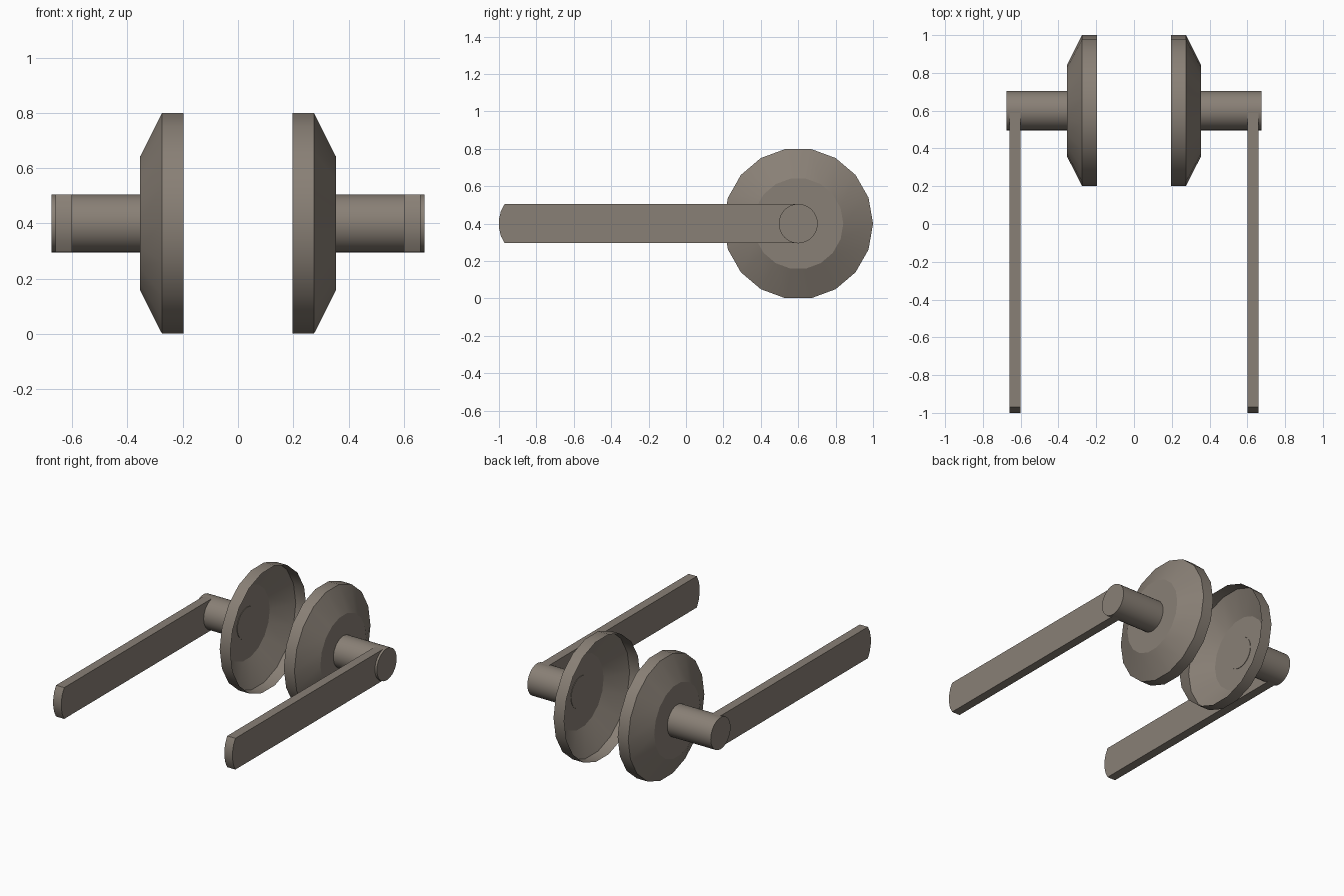
import bpy, bmesh, math

if "Cube" in bpy.data.objects:
    bpy.data.objects.remove(bpy.data.objects["Cube"])

CY, CZ = 0.6, 0.4          # wheel axis position

mat = bpy.data.materials.new("warm grey")
mat.diffuse_color = (0.25, 0.215, 0.18, 1)
mat.use_nodes = True
mat.node_tree.nodes["Principled BSDF"].inputs["Base Color"].default_value = mat.diffuse_color


def finish(bm, name, smooth=True):
    mesh = bpy.data.meshes.new(name)
    bm.to_mesh(mesh)
    bm.free()
    mesh.materials.append(mat)
    obj = bpy.data.objects.new(name, mesh)
    bpy.context.collection.objects.link(obj)
    if smooth:
        bpy.ops.object.select_all(action='DESELECT')
        obj.select_set(True)
        bpy.context.view_layer.objects.active = obj
        bpy.ops.object.shade_smooth_by_angle(angle=math.radians(25))
    return obj


def lathe(name, side, profile, n, cap_start, cap_end):
    """Revolve (x, radius) pairs about the wheel axis; side is +1 or -1."""
    bm = bmesh.new()
    rings = []
    for x, r in profile:
        rings.append([bm.verts.new((side * x,
                                    CY + r * math.cos(2 * math.pi * i / n),
                                    CZ + r * 1.012 * math.sin(2 * math.pi * i / n)))
                      for i in range(n)])
    # wind every face so its normal points away from the axis on either side
    def face(vs):
        bm.faces.new(vs if side > 0 else vs[::-1])
    for a, b in zip(rings, rings[1:]):
        for i in range(n):
            j = (i + 1) % n
            face([a[i], a[j], b[j], b[i]][::-1])
    if cap_start:
        face(rings[0][::-1])
    if cap_end:
        face(rings[-1])
    return finish(bm, name)


def arm(name, side):
    """Flat bar with a slightly bulged front end."""
    outline = [(-0.97, 0.104), (-0.99, 0.066), (-1.0, 0.022),
               (-1.0, -0.022), (-0.99, -0.066), (-0.97, -0.104),
               (CY, -0.104), (CY, 0.104)]
    bm = bmesh.new()
    base = bm.faces.new([bm.verts.new((side * 0.60, y, CZ + z)) for y, z in outline])
    ext = bmesh.ops.extrude_face_region(bm, geom=[base])
    moved = [v for v in ext["geom"] if isinstance(v, bmesh.types.BMVert)]
    bmesh.ops.translate(bm, verts=moved, vec=(side * 0.06, 0, 0))
    bmesh.ops.recalc_face_normals(bm, faces=bm.faces)
    return finish(bm, name)


for side, label in ((-1, "left"), (1, "right")):
    # open dished shell, hollow towards the middle
    lathe(label + "_wheel", side,
          [(0.197, 0.40), (0.275, 0.40), (0.355, 0.241)], 18, False, True)
    # stub axle, its inner end just showing inside the dish
    lathe(label + "_axle", side, [(0.352, 0.104), (0.675, 0.104)], 32, True, True)
    arm(label + "_arm", side)
